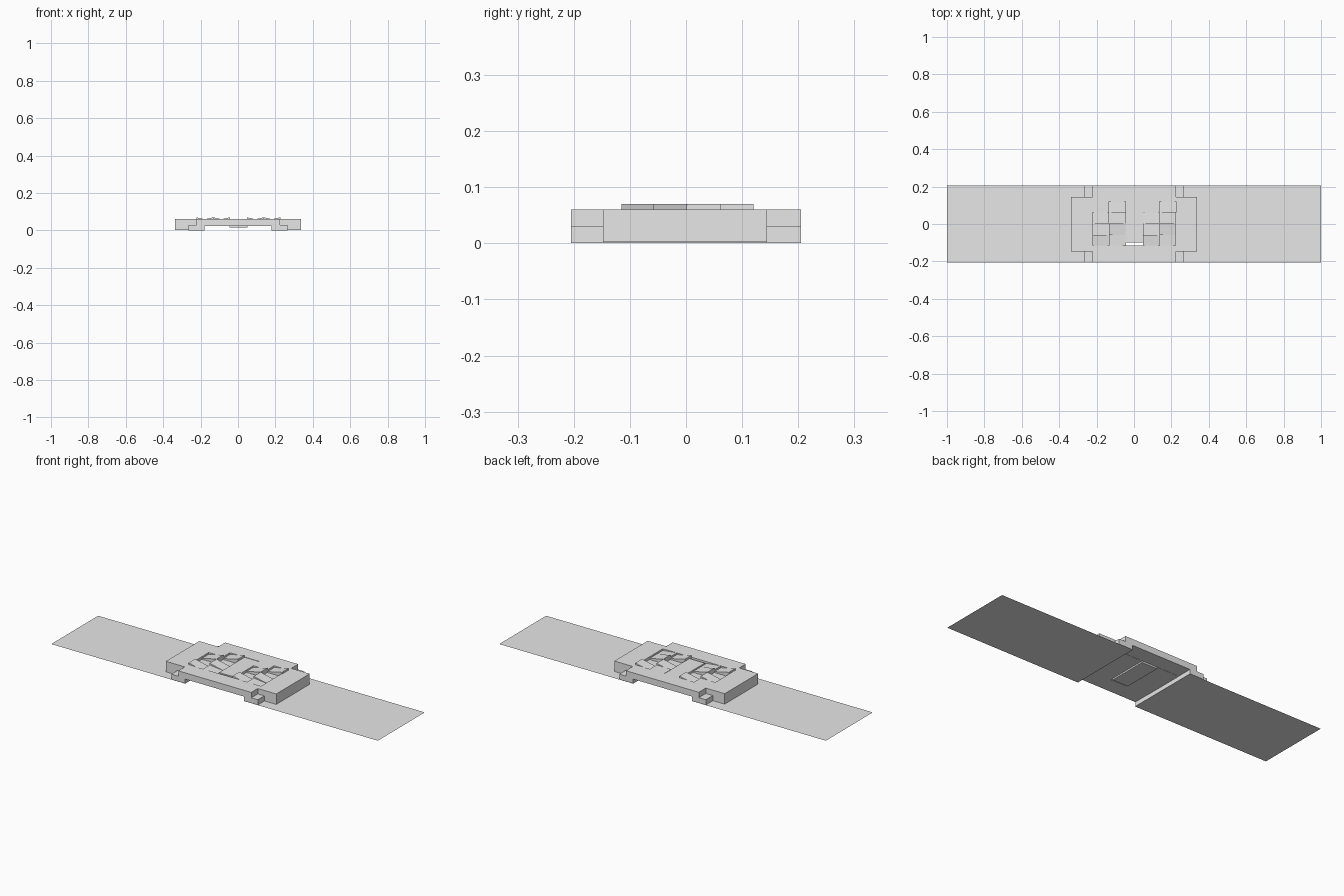
import bpy

# Remove the default cube
cube = bpy.data.objects.get("Cube")
if cube:
    bpy.data.objects.remove(cube, do_unlink=True)

grey = bpy.data.materials.new("light grey")
grey.use_nodes = True
colour = (0.8, 0.8, 0.8, 1)
grey.diffuse_color = colour
grey.node_tree.nodes["Principled BSDF"].inputs["Base Color"].default_value = colour


def make(name, verts, faces):
    mesh = bpy.data.meshes.new(name)
    mesh.from_pydata(verts, [], faces)
    mesh.materials.append(grey)
    obj = bpy.data.objects.new(name, mesh)
    bpy.context.collection.objects.link(obj)
    return obj


def wedge(name, x, y, bottom, left_top, right_top):
    """Box whose top may slope along x."""
    verts = [(px, py, bottom) for py in y for px in x]
    verts += [(px, py, pz) for py in y for px, pz in zip(x, (left_top, right_top))]
    faces = [(0, 2, 3, 1), (4, 5, 7, 6), (0, 1, 5, 4),
             (2, 6, 7, 3), (0, 4, 6, 2), (1, 3, 7, 5)]
    return make(name, verts, faces)


def box(name, x, y, z):
    return wedge(name, x, y, z[0], z[1], z[1])


# Thin straps, feet and raised end blocks on both sides
for side, s in (("left", 1), ("right", -1)):
    def span(a, b):
        return sorted((s * a, s * b))

    x0, x1 = span(0.18, 1.0)
    make(side + "_strap",
         [(x0, -0.205, 0), (x1, -0.205, 0), (x1, 0.205, 0), (x0, 0.205, 0)],
         [(0, 1, 2, 3)])
    box(side + "_foot", span(0.18, 0.265), (-0.205, 0.205), (0.001, 0.03))
    box(side + "_end_block", span(0.222, 0.338), (-0.148, 0.144), (0.002, 0.06))

# Raised frame around the opening
box("front_rail", (-0.222, 0.225), (-0.205, -0.115), (0.025, 0.06))
box("back_rail", (-0.222, 0.225), (0.12, 0.205), (0.025, 0.06))

# Middle bar leaves a narrow slot at the front
box("middle_bar", (-0.045, 0.05), (-0.1, 0.12), (0.016, 0.058))

# Two matching sets of tilted and sunken tiles
HIGH, LOW, FLAT, SUNK = 0.07, 0.05, 0.06, 0.045
rows = (-0.115, -0.058, 0.002, 0.061, 0.12)
tiles = {
    "outer": ((HIGH, LOW), (SUNK, SUNK), (LOW, HIGH), (FLAT, FLAT)),
    "inner": ((FLAT, LOW), (HIGH, LOW), (SUNK, SUNK), (LOW, HIGH)),
}
for group, start in (("right", -0.222), ("left", 0.048)):
    for i, (column, heights) in enumerate(tiles.items()):
        x = (start + i * 0.089, start + (i + 1) * 0.089)
        for j, (a, b) in enumerate(heights):
            wedge(f"{group}_{column}_tile_{j + 1}", x, rows[j:j + 2], 0.024, a, b)
